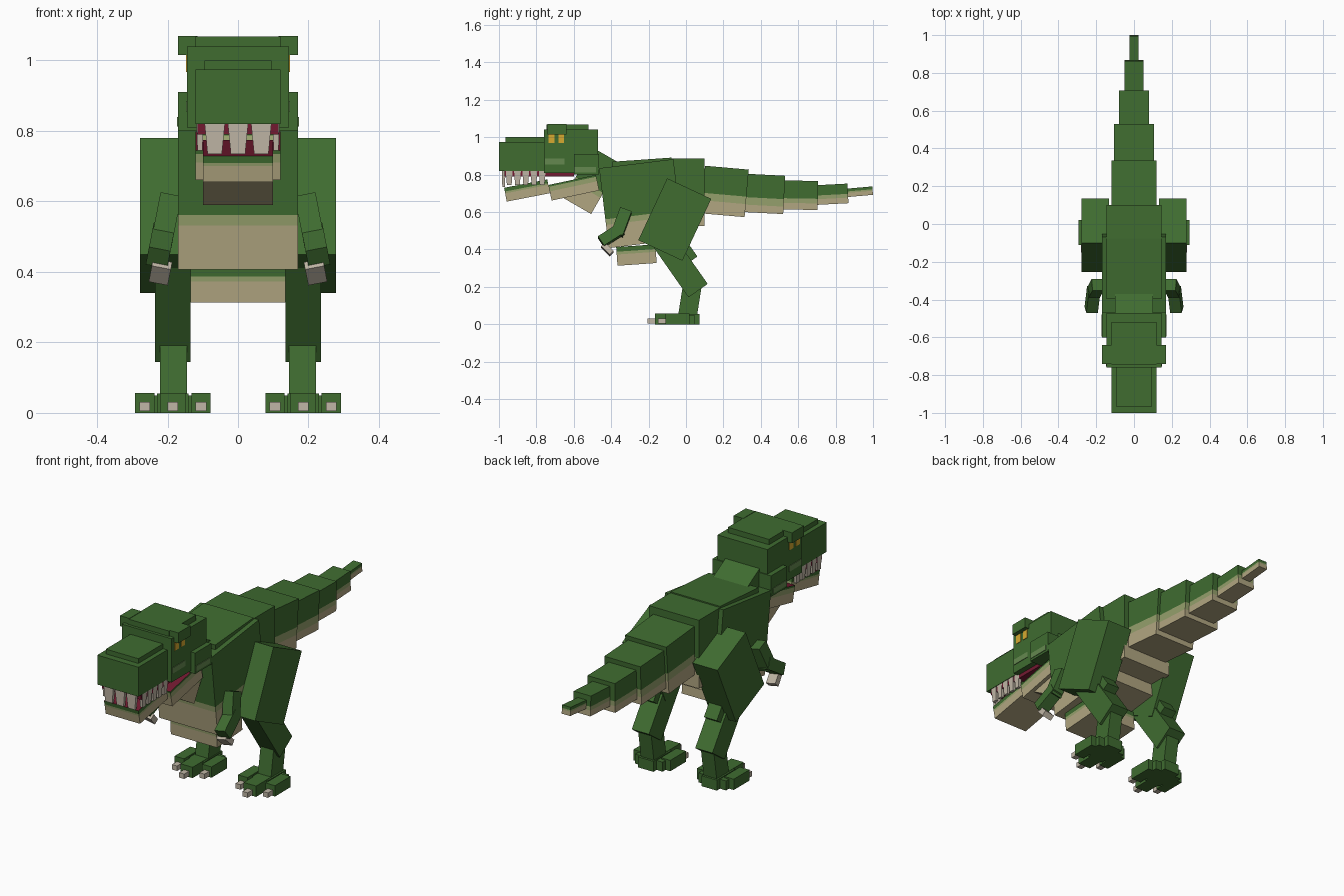
import bpy, bmesh, math
from mathutils import Matrix, Vector

if "Cube" in bpy.data.objects:
    bpy.data.objects.remove(bpy.data.objects["Cube"])

COLOURS = {
    "green": (0.05, 0.15, 0.03), "moss": (0.13, 0.25, 0.08),
    "pale_green": (0.30, 0.35, 0.15), "tan": (0.44, 0.38, 0.22),
    "ivory": (0.53, 0.47, 0.38), "dark_red": (0.17, 0.01, 0.03),
    "yellow": (0.68, 0.40, 0.03),
}
MATS = {}
for key, rgb in COLOURS.items():
    MATS[key] = bpy.data.materials.new(key)
    MATS[key].diffuse_color = (*rgb, 1)


def box(name, centre, size, pitch=0, colour="green", bands=(), roll=0, taper=1, top=None):
    """Pitched block; bands = (height above the base, colour below it), rising."""
    bm = bmesh.new()
    bmesh.ops.create_cube(bm, size=1)
    for v in bm.verts:
        if v.co.z < 0:
            v.co.x *= taper
            v.co.y *= taper
        v.co = Vector(a * b for a, b in zip(v.co, size))
    base = -size[2] / 2
    for h, _ in bands:
        bmesh.ops.bisect_plane(bm, geom=bm.verts[:] + bm.edges[:] + bm.faces[:],
                               plane_co=(0, 0, base + h), plane_no=(0, 0, 1))
    names = [colour] + [c for _, c in bands] + ([top] if top else [])
    bm.normal_update()
    for f in bm.faces:
        z = f.calc_center_median().z - base
        for i, (h, _) in enumerate(bands):
            if z < h:
                f.material_index = i + 1
                break
        if top and f.normal.z > 0.9:
            f.material_index = len(names) - 1
    rot = Matrix.Rotation(math.radians(roll), 4, 'Y') @ Matrix.Rotation(math.radians(pitch), 4, 'X')
    bm.transform(Matrix.Translation(centre) @ rot)
    me = bpy.data.meshes.new(name)
    bm.to_mesh(me)
    bm.free()
    for n in names:
        me.materials.append(MATS[n])
    ob = bpy.data.objects.new(name, me)
    bpy.context.collection.objects.link(ob)
    return ob


def span(name, x, y, z, **kw):
    """Upright block given by its ranges."""
    r = (x, y, z)
    return box(name, [(a + b) / 2 for a, b in r], [b - a for a, b in r], **kw)


def belly(tan, pale):
    return [(tan, "tan"), (pale, "pale_green")]


# Head
span("snout", (-.12, .12), (-1, -.74), (.82, .975))
span("snout_ridge", (-.095, .095), (-.965, -.74), (.96, 1.0))
span("head", (-.145, .145), (-.76, -.47), (.81, 1.04))
span("head_crest", (-.12, .12), (-.745, -.52), (1.02, 1.068))
span("mouth_roof", (-.115, .115), (-.97, -.6), (.79, .822), colour="dark_red")
box("lower_jaw", (0, -.85, .715), (.20, .235, .075), 11, bands=belly(.045, .055), top="dark_red")
box("jaw_base", (0, -.6, .73), (.24, .26, .085), 12, bands=belly(.05, .075), top="dark_red")

# Neck
box("neck", (0, -.503, .767), (.20, .17, .312), -30, bands=belly(.10, .13))

# Upper teeth, front row
for x in (-.066, 0, .066):
    box("front_tooth", (x, -.975, .778), (.058, .02, .088), colour="ivory", taper=.7)

for s in (-1, 1):
    # Brow, cheek and painted head details
    span("brow", sorted((s * .115, s * .17)), (-.74, -.64), (1.015, 1.07))
    span("cheek", sorted((s * .10, s * .17)), (-.6, -.465), (.80, .91))
    for y in (-.72, -.667):
        span("eye", sorted((s * .144, s * .148)), (y - .016, y + .016), (.968, 1.015), colour="yellow")
    span("head_spot", sorted((s * .144, s * .148)), (-.755, -.65), (.855, .885), colour="moss")
    span("cheek_spot", sorted((s * .169, s * .173)), (-.595, -.48), (.812, .84), colour="moss")
    # Side teeth
    for i in range(5):
        box("side_tooth", (s * .108, -.945 + i * .044, .782), (.02, .036, .075),
            colour="ivory", taper=.7)

    # Arm
    box("upper_arm", (s * .205, -.345, .545), (.06, .065, .14), -20, roll=-s * 11)
    box("forearm", (s * .22, -.40, .475), (.062, .13, .06), 33, roll=-s * 11)
    box("hand_claws", (s * .22, -.42, .40), (.055, .065, .03), -45, colour="ivory", roll=-s * 11)

    # Leg
    box("thigh", (s * .205, -.06, .56), (.145, .26, .365), -25)
    box("shin", (s * .185, -.03, .315), (.10, .125, .33), 35)
    box("calf", (s * .185, .005, .39), (.075, .06, .11), 35)
    box("ankle", (s * .183, .02, .12), (.076, .10, .18), -9)
    span("foot", sorted((s * .14, s * .23)), (-.08, .072), (0, .055))
    # Toes and claws: middle one longest, outer ones splayed
    for dx, tip, w in ((-.08, -.11, .055), (0, -.165, .072), (.08, -.11, .055)):
        cx = s * (.185 + dx)
        span("toe", (cx - w / 2, cx + w / 2), (tip, .02), (0, .057))
        span("toe_claw", (cx - .015, cx + .015), (tip - .04, tip + .01), (.005, .031), colour="ivory")
    for dx in (-.05, .05):
        cx = s * (.185 + dx)
        span("toe_root", (cx - .03, cx + .03), (-.06, .045), (0, .05))

# Trunk
box("chest", (0, -.24, .645), (.34, .40, .43), 7, bands=belly(.125, .155))
box("back_ridge", (0, -.23, .78), (.29, .32, .20), 4)
span("hips", (-.145, .145), (-.10, .10), (.525, .885), bands=belly(.11, .16))
box("belly", (0, -.265, .37), (.27, .21, .10), 4, bands=belly(.06, .075))

# Tail: start, end, half width, middle height, depth, pitch, tan and pale depths
for y0, y1, w, z, h, a, t, p in (
        (.09, .325, .12, .71, .255, -5, .07, .11),
        (.31, .525, .105, .697, .205, -3, .04, .08),
        (.51, .705, .08, .69, .155, -1, .035, .06),
        (.69, .866, .05, .695, .105, 3, .03, .05),
        (.85, .998, .025, .708, .045, 5, .022, .03)):
    box("tail", (0, (y0 + y1) / 2, z), (w * 2, y1 - y0, h), a, bands=belly(t, p))

for m in bpy.data.materials:
    if m.users and not m.is_grease_pencil:
        m.use_nodes = True
        m.node_tree.nodes["Principled BSDF"].inputs["Base Color"].default_value = m.diffuse_color
